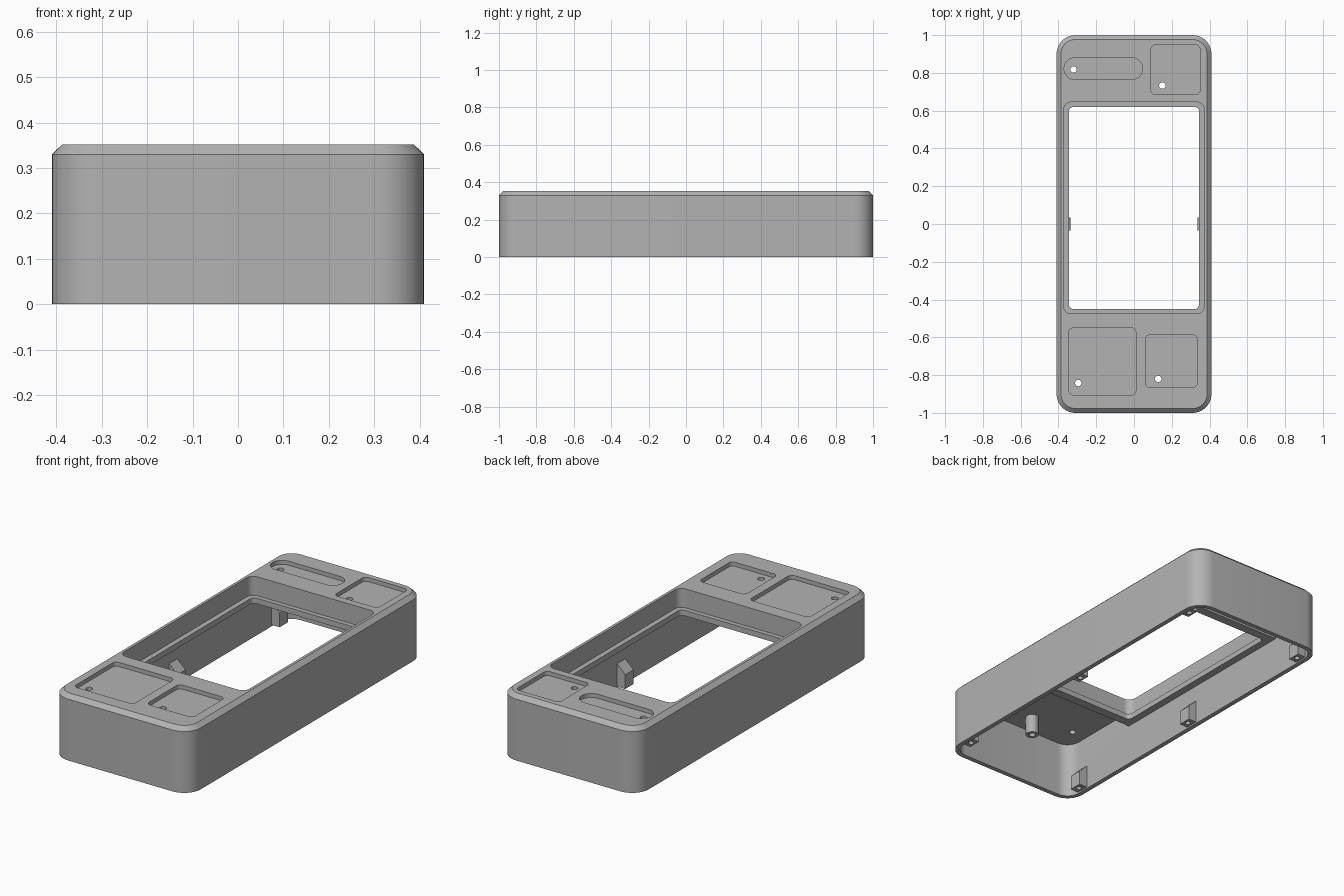
import bpy, bmesh, math

if "Cube" in bpy.data.objects:
    bpy.data.objects.remove(bpy.data.objects["Cube"])

grey = bpy.data.materials.new("grey plastic")
grey.diffuse_color = (0.45, 0.45, 0.45, 1)
grey.use_nodes = True
grey.node_tree.nodes["Principled BSDF"].inputs["Base Color"].default_value = grey.diffuse_color


def rounded(x0, x1, y0, y1, r, n=10):
    """Counter-clockwise rounded rectangle outline."""
    pts = []
    corners = [(x1 - r, y1 - r), (x0 + r, y1 - r), (x0 + r, y0 + r), (x1 - r, y0 + r)]
    for k, (cx, cy) in enumerate(corners):
        for i in range(n + 1):
            a = math.pi / 2 * (k + i / n)
            pts.append((cx + r * math.cos(a), cy + r * math.sin(a)))
    return pts


def circle(cx, cy, r, n=24):
    return [(cx + r * math.cos(2 * math.pi * i / n), cy + r * math.sin(2 * math.pi * i / n))
            for i in range(n)]


def loft(name, rings):
    """Closed solid through (outline, z) rings."""
    bm = bmesh.new()
    loops = [[bm.verts.new((x, y, z)) for x, y in pts] for pts, z in rings]
    n = len(loops[0])
    for a, b in zip(loops, loops[1:]):
        for i in range(n):
            bm.faces.new((a[i], a[(i + 1) % n], b[(i + 1) % n], b[i]))
    bm.faces.new(loops[0][::-1])
    bm.faces.new(loops[-1])
    bmesh.ops.remove_doubles(bm, verts=bm.verts, dist=1e-5)
    bmesh.ops.recalc_face_normals(bm, faces=bm.faces)
    me = bpy.data.meshes.new(name)
    bm.to_mesh(me)
    bm.free()
    me.materials.append(grey)
    ob = bpy.data.objects.new(name, me)
    bpy.context.collection.objects.link(ob)
    return ob


def prism(name, pts, z0, z1):
    return loft(name, [(pts, z0), (pts, z1)])


def combine(target, tool, op):
    """Apply a boolean and remove the helper."""
    bpy.context.view_layer.objects.active = target
    m = target.modifiers.new("cut", 'BOOLEAN')
    m.operation, m.solver, m.object = op, 'EXACT', tool
    bpy.ops.object.modifier_apply(modifier=m.name)
    bpy.data.objects.remove(tool)


def cut(target, pts, z0, z1):
    combine(target, prism("cutter", pts, z0, z1), 'DIFFERENCE')


# Outer shell with chamfered top edge
outer = rounded(-0.41, 0.41, -1, 1, 0.1)
case = loft("case", [(outer, 0), (outer, 0.33),
                     (rounded(-0.387, 0.387, -0.977, 0.977, 0.077), 0.352)])

# Hollow underside
cut(case, rounded(-0.385, 0.385, -0.975, 0.975, 0.075), -0.1, 0.302)

# Hanging frame that carries the window ledge
combine(case, prism("window_frame", rounded(-0.395, 0.395, -0.5, 0.67, 0.02), 0.22, 0.32), 'UNION')
cut(case, rounded(-0.372, 0.372, -0.475, 0.645, 0.04), 0.25, 0.5)
cut(case, rounded(-0.345, 0.345, -0.45, 0.62, 0.025), -0.1, 0.5)

# Shallow top pockets, each with a small wire hole
pockets = [
    ((-0.37, 0.045, 0.765, 0.88, 0.057), (-0.32, 0.818)),
    ((0.09, 0.35, 0.685, 0.948, 0.025), (0.15, 0.733)),
    ((-0.345, 0.01, -0.905, -0.55, 0.025), (-0.295, -0.842)),
    ((0.06, 0.335, -0.865, -0.587, 0.025), (0.128, -0.82)),
]
for rect, (hx, hy) in pockets:
    cut(case, rounded(*rect), 0.33, 0.5)
    cut(case, circle(hx, hy, 0.017), 0.2, 0.5)

# Screw bosses along both side walls, sloped on top
for side in (-1, 1):
    for y in (-0.87, 0, 0.87):
        w = 0.035
        inner, wall = 0.337 * side, 0.395 * side
        base = [(inner, y - w), (wall, y - w), (wall, y + w), (inner, y + w)]
        tip = [(0.384 * side, y - w), (wall, y - w), (wall, y + w), (0.384 * side, y + w)]
        boss = loft("screw_boss", [(base, 0.008), (base, 0.085), (tip, 0.132)])
        cut(boss, circle(0.36 * side, y, 0.014), -0.1, 0.06)
        combine(case, boss, 'UNION')

# Hollow mounting post under the top plate
post = prism("mounting_post", circle(-0.04, -0.86, 0.033), 0.2, 0.315)
cut(post, circle(-0.04, -0.86, 0.016), 0.1, 0.29)
combine(case, post, 'UNION')

# Smooth the rounded corners, keep hard edges
bpy.ops.object.select_all(action='DESELECT')
case.select_set(True)
bpy.context.view_layer.objects.active = case
bpy.ops.object.shade_smooth_by_angle(angle=math.radians(30))
